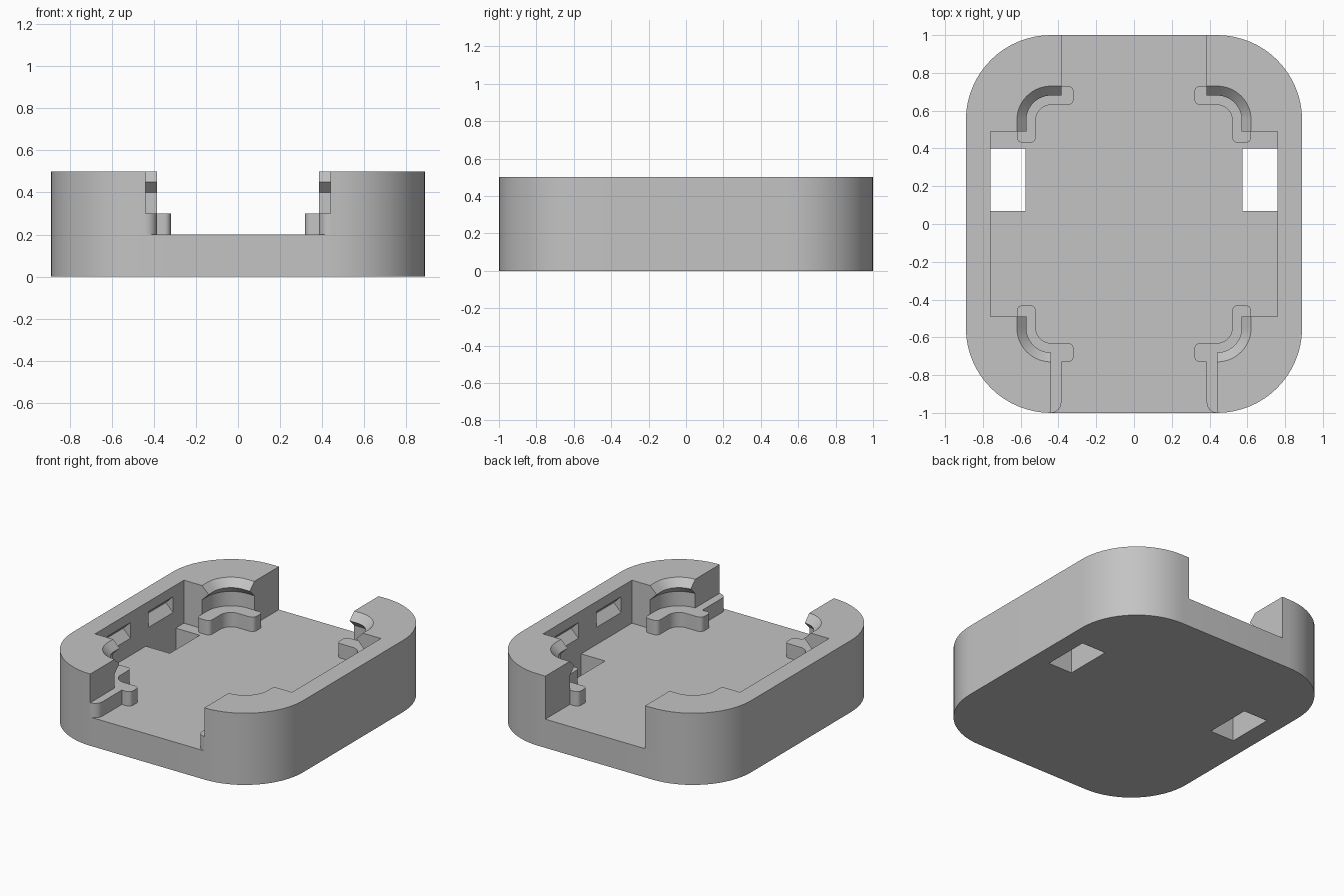
import bpy
import bmesh
from math import cos, sin, radians

if "Cube" in bpy.data.objects:
    bpy.data.objects.remove(bpy.data.objects["Cube"])

GREY = (0.55, 0.55, 0.55, 1)
plastic = bpy.data.materials.new("grey plastic")
plastic.use_nodes = True
plastic.diffuse_color = GREY
plastic.node_tree.nodes["Principled BSDF"].inputs["Base Color"].default_value = GREY

FLOOR, LEDGE, TOP = 0.2, 0.3, 0.5
CX, CY = 0.44, 0.55          # shared centre of each corner's arcs
OUTER_R, INNER_R = 0.45, 0.18


def arc(cx, cy, r, start, end, n=16):
    angles = [radians(start + (end - start) * i / n) for i in range(n + 1)]
    return [(cx + r * cos(a), cy + r * sin(a)) for a in angles]


def loft(name, rings):
    """Closed solid through matching rings of 3D points."""
    bm = bmesh.new()
    loops = [[bm.verts.new(p) for p in ring] for ring in rings]
    n = len(loops[0])
    bm.faces.new(loops[0])
    bm.faces.new(loops[-1])
    for a, b in zip(loops, loops[1:]):
        for i in range(n):
            j = (i + 1) % n
            bm.faces.new((a[i], a[j], b[j], b[i]))
    bmesh.ops.recalc_face_normals(bm, faces=bm.faces)
    mesh = bpy.data.meshes.new(name)
    bm.to_mesh(mesh)
    bm.free()
    mesh.materials.append(plastic)
    obj = bpy.data.objects.new(name, mesh)
    bpy.context.collection.objects.link(obj)
    return obj


def stack(name, layers, sx=1, sy=1):
    """Loft of (outline, height) layers, optionally mirrored."""
    return loft(name, [[(sx * x, sy * y, z) for x, y in pts] for pts, z in layers])


def activate(obj):
    bpy.ops.object.select_all(action='DESELECT')
    obj.select_set(True)
    bpy.context.view_layer.objects.active = obj


def cut(obj, cutter):
    activate(obj)
    mod = obj.modifiers.new("cut", 'BOOLEAN')
    mod.operation = 'DIFFERENCE'
    mod.solver = 'EXACT'
    mod.object = cutter
    bpy.ops.object.modifier_apply(modifier=mod.name)
    bpy.data.objects.remove(cutter)


def wall_outline(r):
    """C-shaped half wall; r is the radius of its inner corners."""
    return (arc(CX, -CY, OUTER_R, -90, 0) + arc(CX, CY, OUTER_R, 0, 90)
            + [(0.385, 1), (0.385, CY + r)] + arc(CX, CY, r, 90, 0)
            + [(CX + r, 0.49), (0.76, 0.49), (0.76, -0.49), (CX + r, -0.49)]
            + arc(CX, -CY, r, 0, -90))


# Base plate with a slot beside each wall
outline = (arc(CX, -CY, OUTER_R, -90, 0) + arc(CX, CY, OUTER_R, 0, 90)
           + arc(-CX, CY, OUTER_R, 90, 180) + arc(-CX, -CY, OUTER_R, 180, 270))
base = stack("base_plate", [(outline, 0), (outline, FLOOR)])
slot = [(0.575, 0.07), (0.76, 0.07), (0.76, 0.40), (0.575, 0.40)]
for s in (1, -1):
    cut(base, stack("slot_cutter", [(slot, -0.1), (slot, FLOOR + 0.1)], s))
parts = [base]

# Corner support ledge: an L with a curved bend and rounded ends
support = (arc(CX, CY, INNER_R, 0, 90)
           + arc(0.35, 0.70, 0.03, 90, 180, 6) + arc(0.35, 0.66, 0.03, 180, 270, 6)
           + arc(CX, CY, 0.08, 90, 0)
           + arc(0.55, 0.46, 0.03, 180, 270, 6) + arc(0.59, 0.46, 0.03, 270, 360, 6))
# Low sill beside the front opening, rounded at its front corner
sill = [(CX, -0.7), (0.385, -0.7)] + arc(CX, -0.945, 0.055, 180, 270, 8)
# V-shaped snap pocket, as (x, z)
pocket = [(0.75, 0.31), (0.815, 0.375), (0.75, 0.44)]

for side, s in (("left", 1), ("right", -1)):
    # Wall with a snap ridge around its inner corners
    plain, ridge = wall_outline(INNER_R), wall_outline(INNER_R - 0.05)
    wall = stack(side + "_wall", [(plain, FLOOR), (plain, 0.4), (ridge, 0.45), (plain, TOP)], s)
    for y0, y1 in ((-0.37, -0.10), (0.10, 0.37)):
        cut(wall, loft("pocket_cutter", [[(s * x, y, z) for x, z in pocket] for y in (y0, y1)]))
    parts.append(wall)
    for end, e in (("back", 1), ("front", -1)):
        parts.append(stack(f"{end}_{side}_support", [(support, FLOOR), (support, LEDGE)], s, e))
    parts.append(stack(side + "_front_sill", [(sill, FLOOR), (sill, LEDGE)], s))

for part in parts:
    activate(part)
    bpy.ops.object.shade_smooth_by_angle(angle=radians(30))
